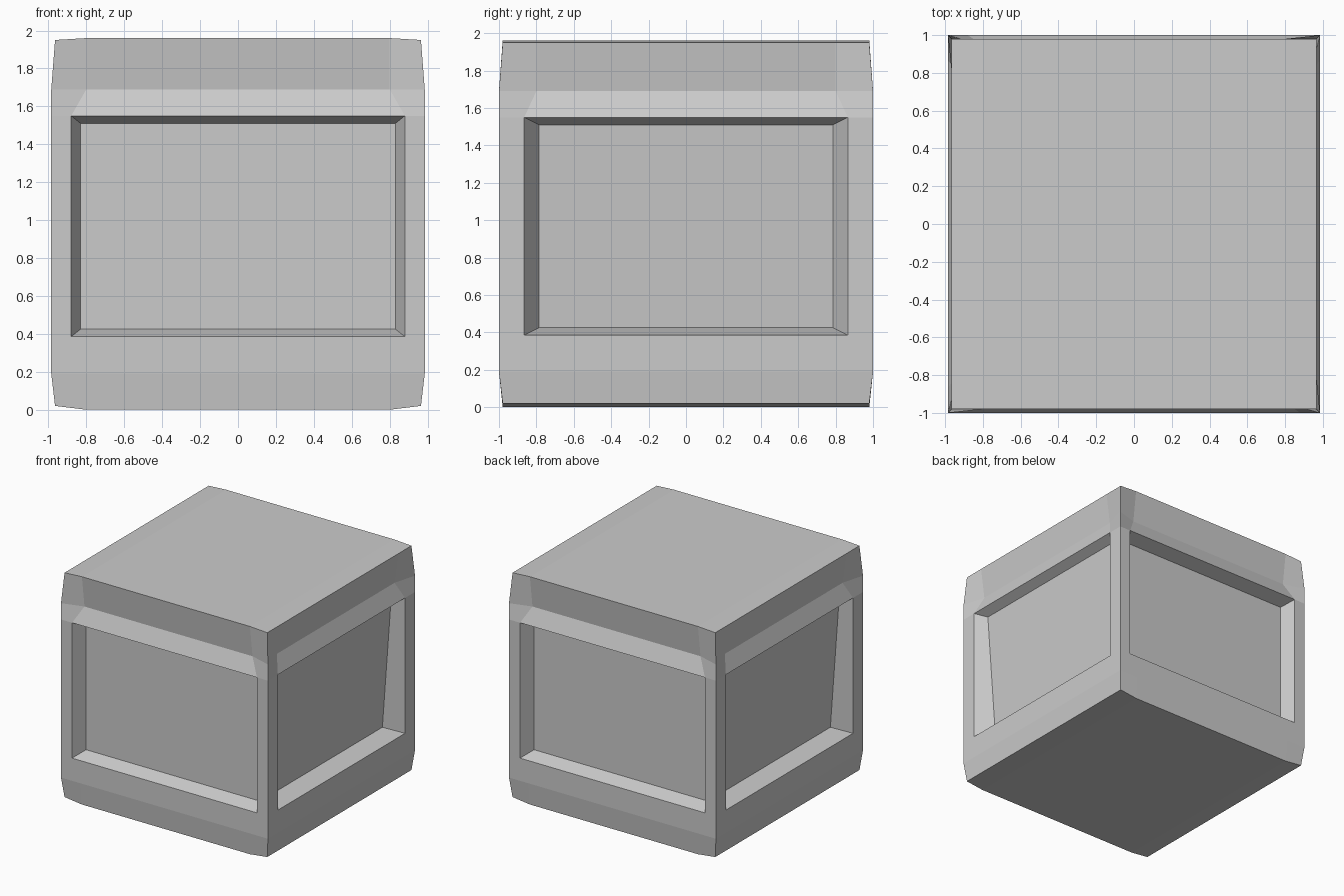
import bpy, bmesh
from mathutils import Vector

if "Cube" in bpy.data.objects:
    bpy.data.objects.remove(bpy.data.objects["Cube"])

bm = bmesh.new()


def ring(z_corner, z_mid, cx, cy, mx, my, sink=0.0):
    """Twelve points counter-clockwise: four corners plus two points along each side."""
    fx, fy = cx - sink, cy - sink
    pts = [(-cx, -cy, z_corner), (-mx, -fy, z_mid), (mx, -fy, z_mid),
           (cx, -cy, z_corner), (fx, -my, z_corner), (fx, my, z_corner)]
    pts += [(-x, -y, z) for x, y, z in pts]
    return [bm.verts.new(p) for p in pts]


# Levels: tapered foot, sill, header, sunken groove, top edge
levels = [
    ring(0.02, 0.00, 0.965, 0.98, 0.80, 0.80),
    ring(0.19, 0.19, 0.985, 1.00, 0.80, 0.80),
    ring(0.385, 0.385, 0.985, 1.00, 0.88, 0.865),
    ring(1.55, 1.55, 0.985, 1.00, 0.88, 0.865),
    ring(1.69, 1.69, 0.985, 1.00, 0.80, 0.80, 0.055),
    ring(1.95, 1.96, 0.965, 0.98, 0.80, 0.80),
]


def recessed_window(a, b, c, d, inset, depth_low, depth_high):
    """Sloped reveal and a back panel inside the opening a, b, c, d."""
    along = (b.co - a.co).normalized()
    inward = Vector((0, 0, 1)).cross(along)
    up = Vector((0, 0, 0.04))
    outer = [a, b, c, d]
    inner = [bm.verts.new(p) for p in (
        a.co + along * inset + up + inward * depth_low,
        b.co - along * inset + up + inward * depth_low,
        c.co - along * inset - up + inward * depth_high,
        d.co + along * inset - up + inward * depth_high)]
    for i in range(4):
        j = (i + 1) % 4
        bm.faces.new((outer[i], outer[j], inner[j], inner[i]))
    bm.faces.new(inner)


# Walls, with a window in the middle of each side
for n, (lo, hi) in enumerate(zip(levels, levels[1:])):
    for k in range(12):
        j = (k + 1) % 12
        quad = (lo[k], lo[j], hi[j], hi[k])
        if n == 2 and k in (1, 7):
            recessed_window(*quad, 0.05, 0.12, 0.12)
        elif n == 2 and k in (4, 10):
            recessed_window(*quad, 0.08, 0.16, 0.08)
        else:
            bm.faces.new(quad)

# Top and bottom caps, slightly dropped along the left and right edges
for cap, flip in ((levels[-1], False), (levels[0], True)):
    for ids in ((1, 2, 7, 8), (2, 3, 4, 5, 6, 7), (8, 9, 10, 11, 0, 1)):
        vs = [cap[i] for i in ids]
        bm.faces.new(vs[::-1] if flip else vs)

mesh = bpy.data.meshes.new("panelled_crate")
bm.to_mesh(mesh)
bm.free()
crate = bpy.data.objects.new("panelled_crate", mesh)
bpy.context.collection.objects.link(crate)
